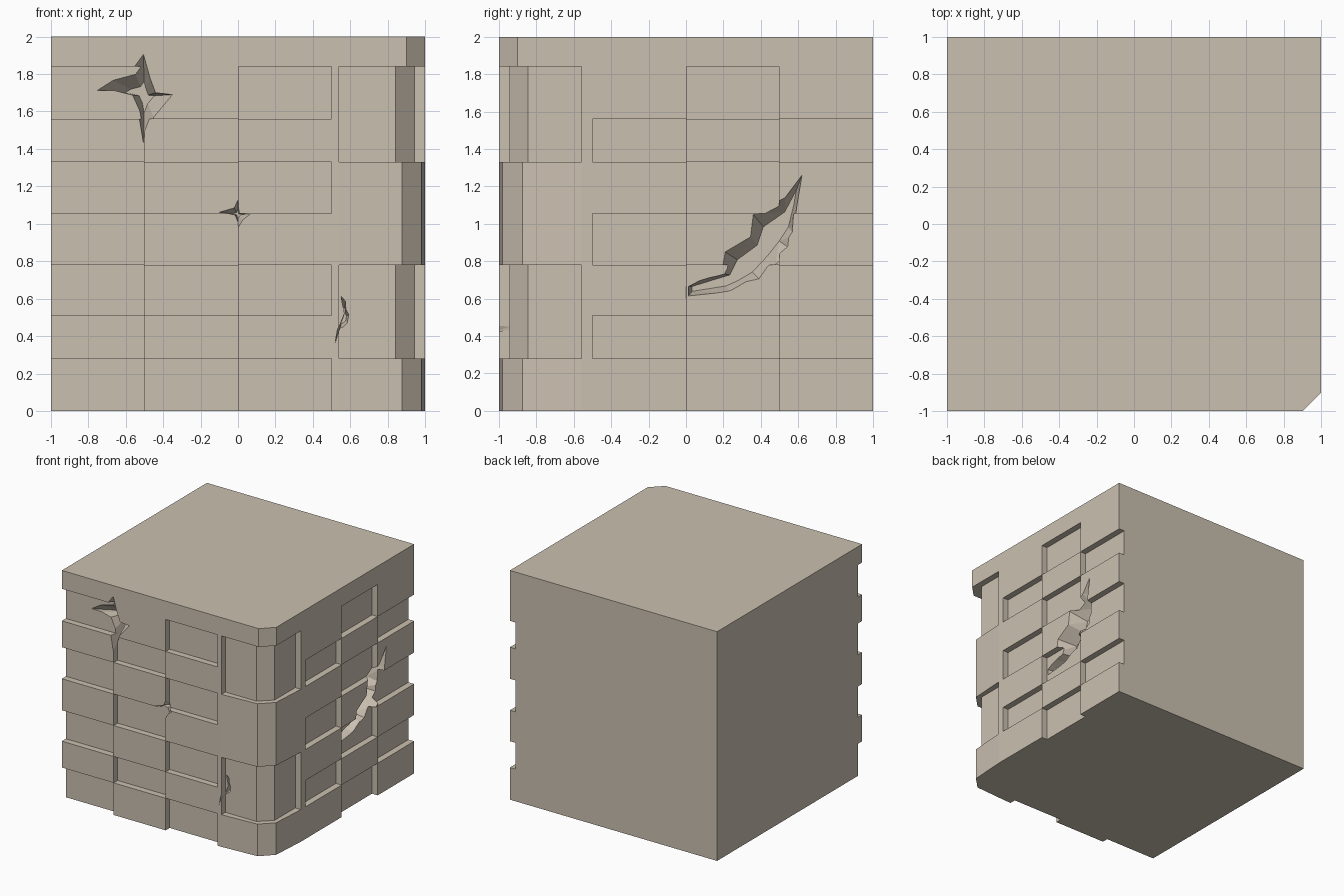
import bpy, bmesh
from mathutils import Vector

if "Cube" in bpy.data.objects:
    bpy.data.objects.remove(bpy.data.objects["Cube"])

D = 0.945      # plane of the recessed bricks
E = 0.002      # tiny overlap so diagonal bricks share a face, not just an edge
LEVELS = [2, 1.84, 1.56, 1.33, 1.055, 0.78, 0.51, 0.28, 0]


def make_object(name, bm):
    bmesh.ops.recalc_face_normals(bm, faces=bm.faces)
    mesh = bpy.data.meshes.new(name)
    bm.to_mesh(mesh)
    bm.free()
    ob = bpy.data.objects.new(name, mesh)
    bpy.context.collection.objects.link(ob)
    return ob


def loft(name, rings, triangulate=False):
    bm = bmesh.new()
    loops = [[bm.verts.new(p) for p in ring] for ring in rings]
    n = len(loops[0])
    for a, b in zip(loops, loops[1:]):
        for i in range(n):
            j = (i + 1) % n
            bm.faces.new((a[i], a[j], b[j], b[i]))
    bm.faces.new(loops[0][::-1])
    bm.faces.new(loops[-1])
    if triangulate:
        bmesh.ops.triangulate(bm, faces=bm.faces)
    return make_object(name, bm)


def combine(target, other, operation):
    other.hide_render = True
    mod = target.modifiers.new("bool", 'BOOLEAN')
    mod.operation = operation
    mod.solver = 'EXACT'
    mod.object = other
    bpy.context.view_layer.objects.active = target
    bpy.ops.object.modifier_apply(modifier=mod.name)
    bpy.data.objects.remove(other)


def course_plan(row):
    """Plan outline of one brick course."""
    if row == 0:
        return [(-1, 1), (-1, -1), (.9, -1), (1, -.9), (1, 1)]
    if row in (1, 2, 5, 6):   # recessed corner
        corner = [(.54, -1), (.54, -D), (.84, -D), (D, -.845), (D, -.56), (1, -.56)]
    else:                     # projecting, slightly tapered corner
        corner = [(.54, -1), (.875, -.98), (.98, -.875), (1, -.56)]
    if row % 2:
        front = [(-1, -D), (-.5 - E, -D), (-.5 - E, -1), (E, -1), (E, -D), (.5, -D), (.5, -1)]
        right = [(1, E), (D, E), (D, .5 - E), (1, .5 - E), (1, 1)]
    else:
        front = [(-1, -1), (-.5, -1), (-.5, -D), (0, -D), (0, -1)]
        right = [(1, -.5), (D, -.5), (D, 0), (1, 0), (1, .5), (D, .5), (D, 1)]
    return [(-1, 1)] + front + corner + right


# wall block: stacked brick courses
wall = None
for row in range(8):
    top, low = LEVELS[row], LEVELS[row + 1]
    plan = course_plan(row)
    slab = loft("brick_wall", [[(x, y, z) for x, y in plan] for z in (low, top)])
    if wall is None:
        wall = slab
    else:
        combine(wall, slab, 'UNION')


def crack(outline, floor, place, surface, depth):
    """Cut a broken hole whose walls slope from the outline to the floor."""
    rings = [[place(u, v, d) for u, v in ring]
             for ring, d in ((outline, 1.05), (outline, surface), (floor, surface - depth))]
    combine(wall, loft("crack_cutter", rings, True), 'DIFFERENCE')


def shrink(outline, centre, f):
    c = Vector(centre)
    return [c + (Vector(p) - c) * f for p in outline]


def on_front(u, v, d):
    return (u, -d, v)


def on_right(u, v, d):
    return (d, u, v)


# large star chip on the front
star = [(-.82, 1.72), (-.71, 1.79), (-.56, 1.83), (-.505, 1.905), (-.47, 1.78), (-.44, 1.7),
        (-.35, 1.69), (-.45, 1.57), (-.505, 1.43), (-.53, 1.58), (-.58, 1.69), (-.7, 1.72)]
crack(star, shrink(star, (-.5, 1.68), .35), on_front, 1, .17)

# small star chip on the front
chip = [(-.1, 1.062), (-.02, 1.085), (.001, 1.13), (.012, 1.06), (.065, 1.052),
        (.025, 1.02), (.001, .98), (-.025, 1.045)]
crack(chip, shrink(chip, (0, 1.05), .3), on_front, 1, .1)

# narrow crack beside the corner
sliver = [(.545, .655), (.578, .62), (.58, .56), (.602, .52), (.59, .46), (.562, .43),
          (.535, .42), (.518, .36), (.53, .43), (.55, .48), (.57, .53), (.555, .6)]
crack(sliver, shrink(sliver, (.565, .5), .4), on_front, 1, .12)

# long crack on the right: paired upper and lower edge points
upper = [(.001, .665), (.1, .715), (.19, .735), (.21, .85), (.345, .93), (.36, 1.05), (.53, 1.14), (.62, 1.26)]
lower = [(.001, .6), (.24, .625), (.3, .66), (.41, .685), (.48, .785), (.57, .86), (.58, .94), (.59, 1.08)]
mids = [(Vector(a) + Vector(b)) / 2 for a, b in zip(upper, lower)]
mids = shrink(mids, (.36, .85), .85)
floor_up = [m.lerp(Vector(p), .4) for m, p in zip(mids, upper)]
floor_low = [m.lerp(Vector(p), .4) for m, p in zip(mids, lower)]
crack(upper + lower[::-1], floor_up + floor_low[::-1], on_right, 1, .15)

# stone colour
mat = bpy.data.materials.new("stone")
mat.diffuse_color = (.6, .53, .44, 1)
mat.use_nodes = True
mat.node_tree.nodes["Principled BSDF"].inputs["Base Color"].default_value = mat.diffuse_color
wall.data.materials.clear()
wall.data.materials.append(mat)
